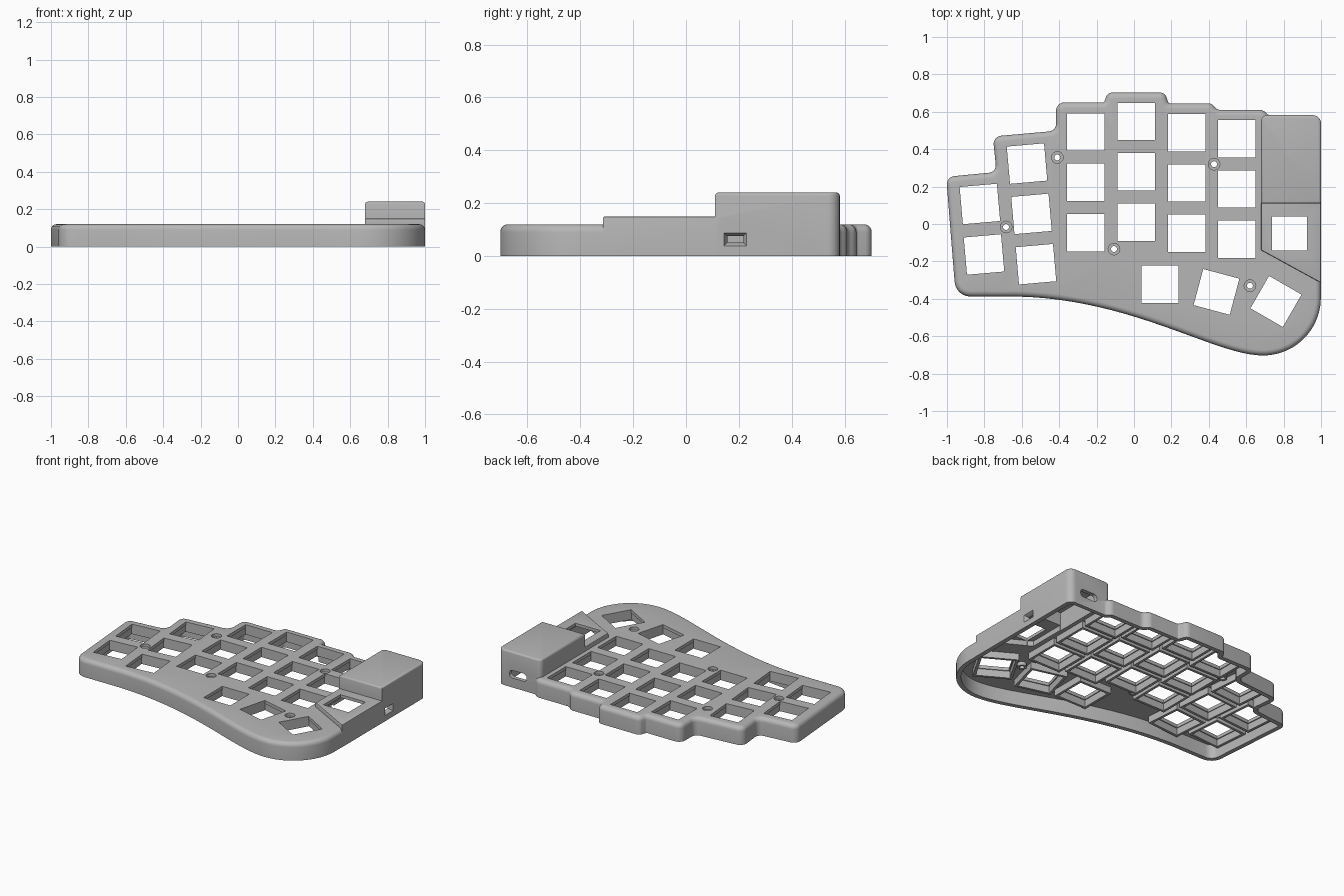
import bpy, bmesh, math
from mathutils import Vector, Matrix

if "Cube" in bpy.data.objects:
    bpy.data.objects.remove(bpy.data.objects["Cube"])

grey = bpy.data.materials.new("case_grey")
grey.diffuse_color = (0.47, 0.47, 0.47, 1)
grey.use_nodes = True
grey.node_tree.nodes["Principled BSDF"].inputs["Base Color"].default_value = grey.diffuse_color


def fillet(corners, n=6):
    """Closed outline from (x, y, radius) corners, counter-clockwise."""
    pts = []
    for i, (x, y, r) in enumerate(corners):
        p = Vector((x, y))
        if r == 0:
            pts.append(p)
            continue
        a = (Vector(corners[i - 1][:2]) - p).normalized()
        b = (Vector(corners[(i + 1) % len(corners)][:2]) - p).normalized()
        half = a.angle(b) / 2
        c = p + (a + b).normalized() * r / math.sin(half)
        s = p + a * r / math.tan(half) - c
        turn = (math.pi - 2 * half) * (1 if a.x * b.y - a.y * b.x < 0 else -1)
        for k in range(n + 1):
            pts.append(c + Matrix.Rotation(turn * k / n, 2) @ s)
    return pts


def inset(pts, d):
    """Move a counter-clockwise outline inwards by d."""
    out = []
    for i, p in enumerate(pts):
        e1 = (p - pts[i - 1]).normalized()
        e2 = (pts[(i + 1) % len(pts)] - p).normalized()
        n1, n2 = Vector((-e1.y, e1.x)), Vector((-e2.y, e2.x))
        out.append(p + (n1 + n2) * d / (1 + n1.dot(n2)))
    return out


def loft(bm, pts, rings, mat=Matrix()):
    """Closed solid through (inset, z) rings of an outline."""
    loops = [[bm.verts.new(mat @ Vector((p.x, p.y, z))) for p in inset(pts, d)]
             for d, z in rings]
    n = len(pts)
    for lo, hi in zip(loops, loops[1:]):
        for i in range(n):
            j = (i + 1) % n
            bm.faces.new((lo[i], lo[j], hi[j], hi[i]))
    bm.faces.new(loops[0][::-1])
    bm.faces.new(loops[-1])


def solid(name, parts):
    bm = bmesh.new()
    for part in parts:
        loft(bm, *part)
    bmesh.ops.recalc_face_normals(bm, faces=bm.faces)
    me = bpy.data.meshes.new(name)
    bm.to_mesh(me)
    bm.free()
    me.materials.append(grey)
    ob = bpy.data.objects.new(name, me)
    bpy.context.collection.objects.link(ob)
    return ob


def combine(target, op, name, parts):
    tool = solid(name, parts)
    mod = target.modifiers.new(name, 'BOOLEAN')
    mod.operation, mod.solver, mod.object = op, 'EXACT', tool
    bpy.context.view_layer.objects.active = target
    bpy.ops.object.modifier_apply(modifier=name)
    bpy.data.objects.remove(tool)


def rounded_rings(z0, z1, r, n=5):
    return [(0, z0)] + [(r - r * math.cos(a), z1 - r + r * math.sin(a))
                        for a in (math.pi / 2 * k / n for k in range(n + 1))]


def rect(w, h, r=0.0):
    return fillet([(-w, -h, r), (w, -h, r), (w, h, r), (-w, h, r)])


def circle(r, n=24):
    return [Vector((r * math.cos(math.tau * k / n), r * math.sin(math.tau * k / n))) for k in range(n)]


def at(x, y, z=0, deg=0):
    return Matrix.Translation((x, y, z)) @ Matrix.Rotation(math.radians(deg), 4, 'Z')


# Outline: stepped back, left side, flowing front edge, thumb arc
corners = [(0.999, 0.58, .045), (.72, .58, .04), (.69, .61, .045), (.445, .61, .04), (.415, .645, .045),
           (.185, .645, .012), (.165, .703, .036), (-.14, .703, .036), (-.16, .65, .012),
           (-.417, .65, .045), (-.417, .498, .04), (-.755, .468, .045), (-.735, .278, .04),
           (-1.004, .252, .045), (-.953, -.388, .085)]
b = [Vector(p) for p in ((-.72, -.388), (-.05, -.37), (.42, -.703), (.69, -.703))]
for k in range(24):
    t = k / 24
    p = b[0] * (1 - t)**3 + b[1] * 3 * t * (1 - t)**2 + b[2] * 3 * t * t * (1 - t) + b[3] * t**3
    corners.append((p.x, p.y, 0))
for k in range(21):
    a = math.pi / 2 * (k / 20 - 1)
    corners.append((.69 + .309 * math.cos(a), -.394 + .309 * math.sin(a), 0))
outline = fillet(corners)

# Case body with controller tower and lower step
case = solid("keyboard_case", [(outline, rounded_rings(0, .12, .03))])
step = fillet([(.68, -.14, 0), (1, -.315, 0), (1, .14, 0), (.68, .14, 0)])
tower = fillet([(.68, .11, 0), (1, .11, 0), (1, .582, .045), (.68, .582, .03)])
combine(case, 'UNION', "step", [(step, rounded_rings(0, .15, .006, 2))])
combine(case, 'UNION', "tower", [(tower, rounded_rings(0, .24, .012, 3))])

# Hollow underside
combine(case, 'DIFFERENCE', "cavity", [(outline, [(.03, -.1), (.03, .095)])])
step_in = fillet([(.705, -.12, 0), (.96, -.26, 0), (.96, .16, 0), (.705, .16, 0)])
tower_in = fillet([(.7, .135, 0), (.965, .135, 0), (.965, .555, .02), (.7, .555, .02)])
combine(case, 'DIFFERENCE', "step_cavity", [(step_in, [(0, -.11), (0, .13)])])
combine(case, 'DIFFERENCE', "tower_cavity", [(tower_in, [(0, -.12), (0, .22)])])

# Switch positions: straight columns, tilted outer columns, thumb fan
keys = [(x, top - .269 * k, 0) for x, top in ((-.257, .492), (.011, .548), (.283, .488), (.55, .456))
        for k in range(3)]
keys += [(-.572 + .024 * k, .323 - .269 * k, 5) for k in range(3)]
keys += [(-.824 + .022 * k, .107 - .27 * k, 5) for k in range(2)]
keys += [(.139, -.323, 0), (.441, -.363, -15), (.759, -.414, -30)]
screws = [(-.41, .356), (.428, .32), (-.684, -.016), (-.107, -.134), (.62, -.33)]

# Collars and screw bosses under the plate
combine(case, 'UNION', "collars", [(rect(.123, .123), [(0, .05), (0, .11)], at(x, y, 0, d)) for x, y, d in keys])
combine(case, 'UNION', "bosses", [(circle(.029), [(0, .07), (0, .108)], at(x, y)) for x, y in screws])

# Switch openings, slightly wider below the plate
key_cut = [(-.006, -.1), (-.006, .098), (0, .098), (0, .2)]
combine(case, 'DIFFERENCE', "switch_holes",
        [(rect(.1, .1), key_cut, at(x, y, 0, d)) for x, y, d in keys]
        + [(rect(.094, .091), [(0, .05), (0, .2)], at(.832, -.05))])
# Counterbored screw holes
combine(case, 'DIFFERENCE', "screw_holes",
        [(circle(.031), [(.015, -.1), (.015, .1), (0, .1), (0, .2)], at(x, y)) for x, y in screws])

# Cable slot at the back, tapered button opening on the right side
back = Matrix.Translation((.85, .64, .09)) @ Matrix.Rotation(math.pi / 2, 4, 'X')
combine(case, 'DIFFERENCE', "cable_slot", [(rect(.065, .026, .024), [(0, 0), (0, .12)], back)])
side = Matrix.Translation((1.0, .187, .063)) @ Matrix.Rotation(math.pi / 2, 4, 'Z') @ Matrix.Rotation(math.pi / 2, 4, 'X')
combine(case, 'DIFFERENCE', "button_opening",
        [(rect(.043, .025), [(.013, -.06), (.013, -.02), (0, .001), (0, .03)], side)])

bpy.ops.object.select_all(action='DESELECT')
case.select_set(True)
bpy.context.view_layer.objects.active = case
bpy.ops.object.shade_smooth_by_angle(angle=math.radians(32))
